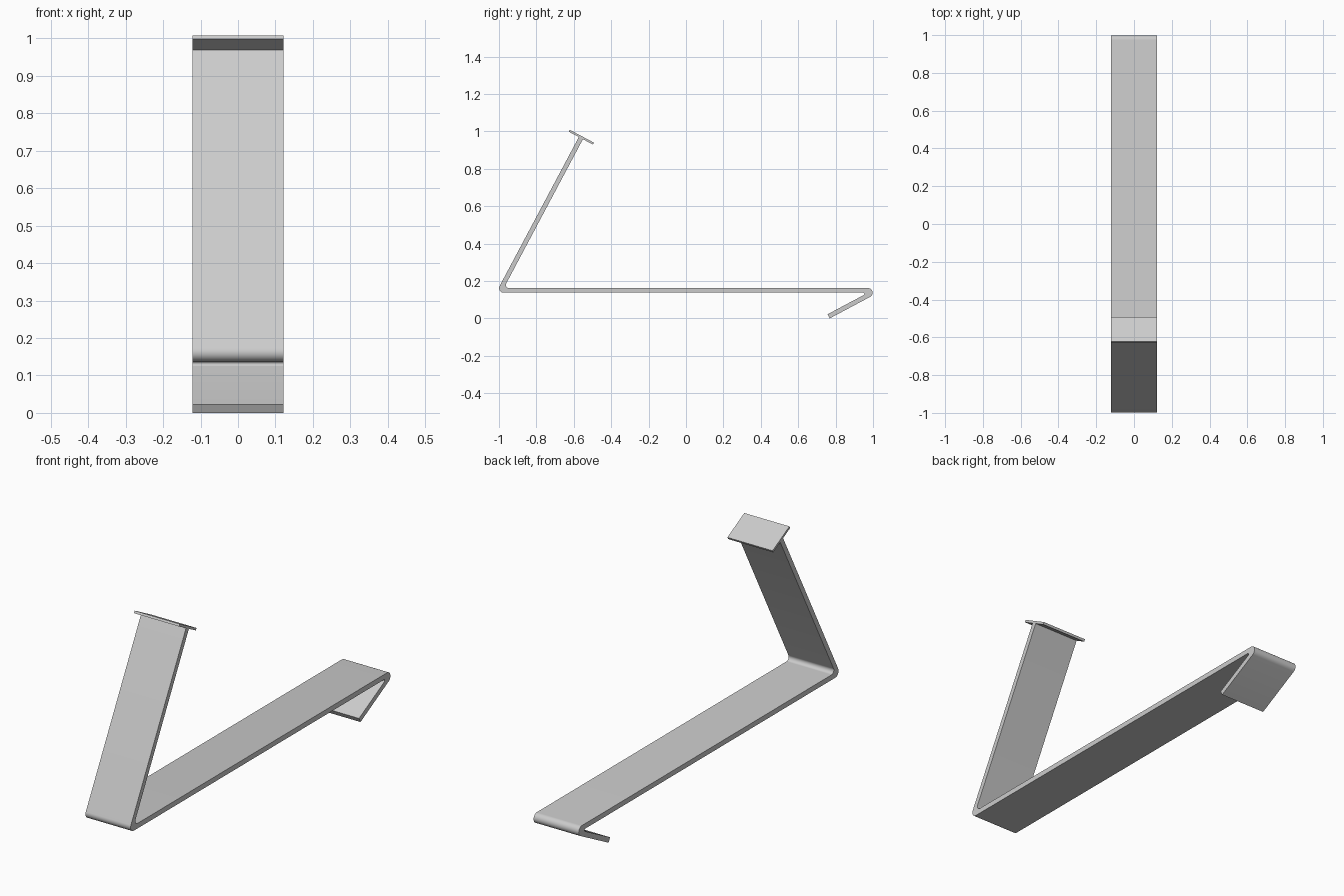
import bpy, bmesh, math
from mathutils import Vector

cube = bpy.data.objects.get("Cube")
if cube:
    bpy.data.objects.remove(cube, do_unlink=True)

WIDTH = 0.243
T = 0.0248                      # strip thickness
Z0, Z1 = 0.137, 0.1618          # underside and top of the long bar
A = math.radians(28)
UP = Vector((math.sin(A), math.cos(A)))       # along the upright, in (y, z)
ACROSS = Vector((math.cos(A), -math.sin(A)))  # across the upright, to the back
LIP = Vector((-math.cos(A), -math.sin(A)))    # down along the hooked lip
LIP_OUT = Vector((math.sin(A), -math.cos(A)))  # lip outer normal

metal = bpy.data.materials.new("light_grey")
metal.use_nodes = True
GREY = (0.6, 0.6, 0.6, 1)
metal.diffuse_color = GREY
metal.node_tree.nodes["Principled BSDF"].inputs["Base Color"].default_value = GREY


def fillet(prev, corner, nxt, r, steps=10):
    """Points of a round of radius r on a corner."""
    a, b = (prev - corner).normalized(), (nxt - corner).normalized()
    half = a.angle(b) / 2
    centre = corner + (a + b).normalized() * (r / math.sin(half))
    start = corner + a * (r / math.tan(half)) - centre
    end = corner + b * (r / math.tan(half)) - centre
    sweep = math.pi - 2 * half
    return [centre + (start * math.sin((1 - i / steps) * sweep)
                      + end * math.sin(i / steps * sweep)) / math.sin(sweep)
            for i in range(steps + 1)]


def extrude_profile(name, corners):
    """Extrude a (y, z) outline of (point, radius) corners across the width."""
    outline = []
    for i, (p, r) in enumerate(corners):
        if r:
            outline += fillet(corners[i - 1][0], p, corners[(i + 1) % len(corners)][0], r)
        else:
            outline.append(p)
    bm = bmesh.new()
    face = bm.faces.new([bm.verts.new((-WIDTH / 2, p.x, p.y)) for p in outline])
    result = bmesh.ops.extrude_face_region(bm, geom=[face])
    moved = [v for v in result["geom"] if isinstance(v, bmesh.types.BMVert)]
    bmesh.ops.translate(bm, verts=moved, vec=(WIDTH, 0, 0))
    bmesh.ops.recalc_face_normals(bm, faces=bm.faces)
    mesh = bpy.data.meshes.new(name)
    bm.to_mesh(mesh)
    bm.free()
    mesh.materials.append(metal)
    obj = bpy.data.objects.new(name, mesh)
    bpy.context.collection.objects.link(obj)
    bpy.ops.object.select_all(action="DESELECT")
    obj.select_set(True)
    bpy.context.view_layer.objects.active = obj
    bpy.ops.object.shade_smooth_by_angle(angle=math.radians(30))
    return obj


# Top plate, square to the upright
plate_front = Vector((-0.627, 0.998))
PLATE_LEN, PLATE_T = 0.147, 0.0115
plate_back = plate_front + ACROSS * PLATE_LEN
extrude_profile("top_plate", [(plate_front, 0), (plate_back, 0),
                              (plate_back + UP * PLATE_T, 0),
                              (plate_front + UP * PLATE_T, 0)])

# Bent strip: lip, long bar and upright in one profile
mid = (plate_front + plate_back) / 2
front_top, back_top = mid - ACROSS * T / 2, mid + ACROSS * T / 2


def at_height(p, direction, z):
    return p + direction * ((z - p.y) / direction.y)


lip_in = Vector((0.757, 0.0219))
lip_out = lip_in + LIP_OUT * T
extrude_profile("bent_strip", [
    (lip_in, 0),
    (at_height(lip_in, LIP, Z0), 0.0064),
    (at_height(front_top, UP, Z0), T),
    (front_top, 0),
    (back_top, 0),
    (at_height(back_top, UP, Z1), 0.017),
    (at_height(lip_out, LIP, Z1), T),
    (lip_out, 0),
])
